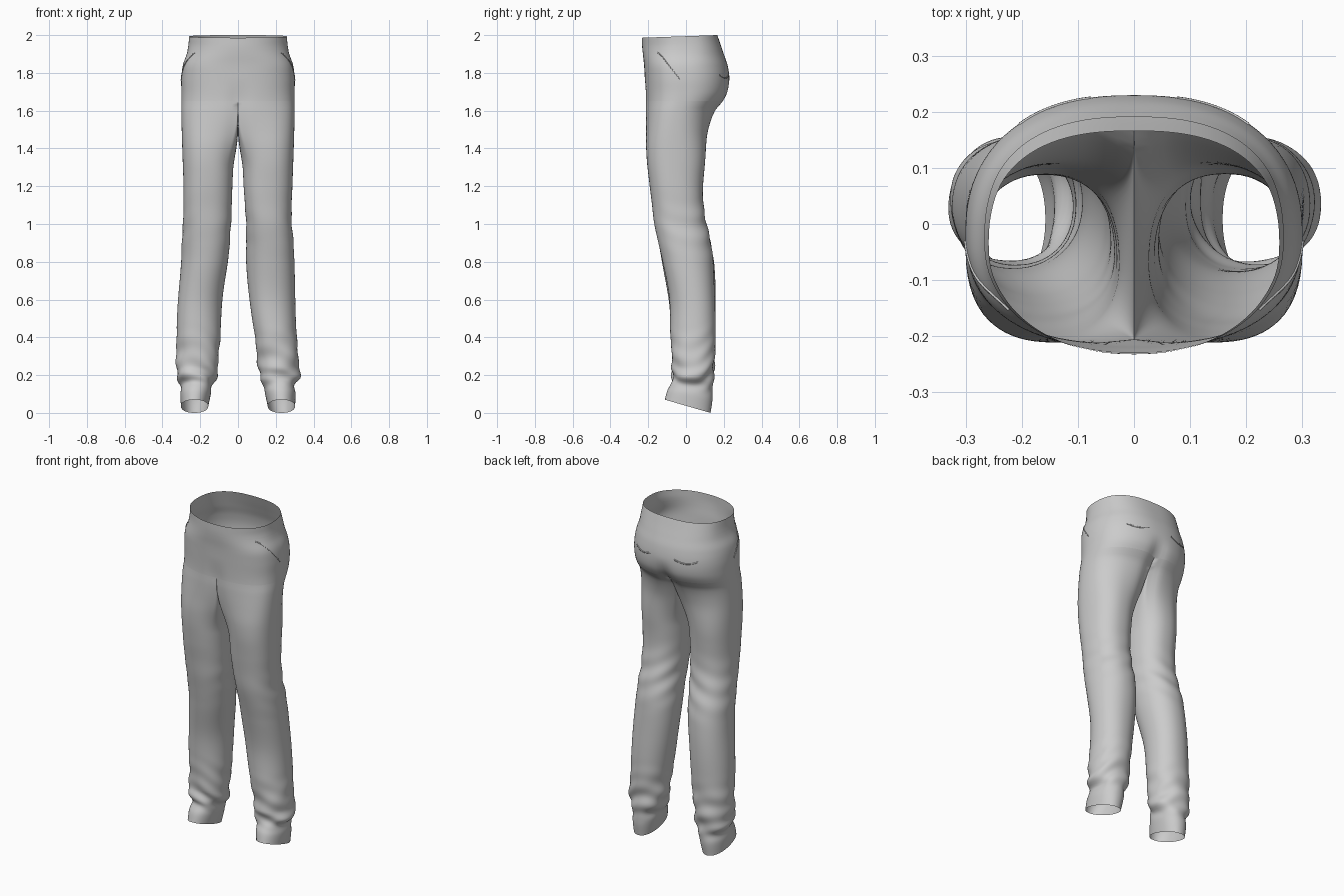
import bpy, math
from math import sin, cos, pi, exp

if "Cube" in bpy.data.objects:
    bpy.data.objects.remove(bpy.data.objects["Cube"])

# Leg cross-sections: z, inner x, outer x, front y, back y
LEG = [(0, .158, .302, -.112, .130), (.07, .145, .305, -.098, .140), (.13, .135, .302, -.075, .140),
       (.18, .114, .325, -.073, .145), (.30, .102, .323, -.073, .150), (.40, .092, .318, -.080, .154),
       (.60, .072, .310, -.090, .155), (.80, .048, .300, -.125, .146), (.90, .043, .296, -.145, .130),
       (1.0, .040, .288, -.165, .106), (1.1, .035, .286, -.178, .091), (1.2, .030, .288, -.192, .090),
       (1.4, .020, .295, -.214, .110), (1.5, .008, .298, -.217, .126), (1.6, 0, .300, -.216, .160),
       (1.66, 0, .300, -.214, .200)]
# Seat and upper thigh cross-sections: z, half width, front y, back y
SEAT = [(1.2, .288, -.192, .090), (1.4, .295, -.214, .110), (1.5, .298, -.217, .126),
        (1.6, .300, -.216, .160), (1.65, .300, -.214, .200), (1.70, .300, -.215, .224),
        (1.77, .300, -.218, .230), (1.84, .292, -.222, .220), (1.90, .272, -.228, .200),
        (1.95, .262, -.231, .182), (2.0, .258, -.231, .165)]
TOP, ROUND = 1.65, 1.25     # where the legs leave the seat / are fully round
BAND = 1.93                 # lower edge of waistband
K, J = 48, 18               # outer and inner segments of a leg ring


def sample(table, z):
    """Smooth interpolation through the table rows."""
    z = min(max(z, table[0][0]), table[-1][0])
    i = max(k for k in range(len(table) - 1) if table[k][0] <= z)
    a, b = table[i], table[i + 1]
    p, q = table[max(i - 1, 0)], table[min(i + 2, len(table) - 1)]
    h = b[0] - a[0]
    t = (z - a[0]) / h
    out = []
    for c in range(1, len(a)):
        m0 = (b[c] - p[c]) / (b[0] - p[0]) * h
        m1 = (q[c] - a[c]) / (q[0] - a[0]) * h
        out.append((2*t**3 - 3*t*t + 1) * a[c] + (t**3 - 2*t*t + t) * m0
                   + (3*t*t - 2*t**3) * b[c] + (t**3 - t*t) * m1)
    return out


def spow(v, n):
    return math.copysign(abs(v) ** (2 / n), v)


def smooth(t):
    t = min(max(t, 0), 1)
    return t * t * (3 - 2 * t)


def seat_point(a, z, off=0):
    """Point on the right half of the seat; a runs -90 (front) to 90 (back)."""
    w, yf, yb = sample(SEAT, z)
    # hips are fullest slightly towards the front, waist is more even
    hip = smooth((1.97 - z) / .15)
    yc = (yf + yb) / 2 - .025 * hip
    ry = yb - yc if a > 0 else yc - yf
    n = 2.5 - .2 * hip if a > 0 else 2.15 + .3 * hip
    n = 2.3 + (n - 2.3) * smooth(abs(a) * 2)
    x = (w + off) * spow(max(cos(a), 0), n) if abs(a) < pi / 2 - 1e-6 else 0
    y = yc + (ry + off) * spow(sin(a), n)
    # cleft behind and crease in front
    low = smooth((1.78 - z) / .15)
    y -= math.copysign((.026 if a > 0 else .009) * low * exp(-(x / .045) ** 2), a)
    # waist dips slightly at the front
    dip = .014 * smooth((z - 1.85) / .15) * (yb - y) / (yb - yf)
    return (x, y, z - dip)


def leg_point(ang, z, side):
    xi, xo, yf, yb = sample(LEG, z)
    thigh = smooth((z - .8) / .4)
    cx, cy = (xi + xo) / 2, (yf + yb) / 2 - .015 * thigh
    cx -= side * .009 * exp(-((z - .58) / .22) ** 2)
    ry = yb - cy if sin(ang) > 0 else cy - yf
    ph = 1.7 * side
    # cloth folds: bunched ankle, creased knee, faint drag lines
    ankle = smooth((z - .08) / .08) * smooth((.5 - z) / .35)
    knee = exp(-((z - .98) / .12) ** 2)
    d = .0045 * ankle * sin(z * 58 + 3 * sin(ang + .6 + ph) + 1.5 * cos(2 * ang))
    d += .0045 * ankle * sin(z * 31 - 3 * ang + ph)
    d += .0035 * knee * sin(z * 50 + 4 * cos(ang - .5) + ph) * (.5 + .5 * sin(ang))
    d += .003 * smooth((1.3 - z) / .3) * smooth((z - .2) / .2) * sin(2 * ang + z * 9 + ph)
    n = 2.15 + .15 * thigh
    x = cx + ((xo - xi) / 2 + d) * spow(cos(ang), n)
    y = cy + (ry + d) * spow(sin(ang), n)
    # slanted hem, higher at the front
    lift = .07 * max(0, 1 - z / .25) * min(max((yb - y) / (yb - yf), 0), 1)
    return (x, y, z + lift)


def grid_object(name, rows, closed=False, mirror=True, flip=False):
    """Skin equal-length rows of points, optionally mirrored across x."""
    n = len(rows[0])
    faces = []
    for r in range(len(rows) - 1):
        for c in range(n if closed else n - 1):
            d = (c + 1) % n
            f = (r*n + c, r*n + d, r*n + n + d, r*n + n + c)
            faces.append(f[::-1] if flip else f)
    me = bpy.data.meshes.new(name)
    me.from_pydata([p for row in rows for p in row], [], faces)
    me.update()
    me.shade_smooth()
    ob = bpy.data.objects.new(name, me)
    bpy.context.collection.objects.link(ob)
    if mirror:
        ob.modifiers.new("Mirror", 'MIRROR').merge_threshold = .0005


def span(a, b, n):
    return [a + (b - a) * i / n for i in range(n + 1)]


ARC = span(-pi / 2, pi / 2, K)

# Seat
grid_object("seat", [[seat_point(a, z) for a in ARC] for z in span(TOP, BAND, 24)])

# Waistband, barely proud of the seat
grid_object("waistband", [[seat_point(a, z, .001) for a in ARC] for z in span(BAND - .004, 2.0, 6)])

# Legs: the top ring is the seat edge plus the crotch seam
angles = [1.5 * a for a in ARC] + span(.75 * pi, 1.25 * pi, J)[1:-1]
for side, name in ((1, "right_leg"), (-1, "left_leg")):
    rows = []
    for t in span(0, 1, 24):
        row = []
        s = smooth(t * 1.1)
        for j, ang in enumerate(angles):
            u = (j - K) / J
            z0 = TOP if j <= K else TOP - .14 * sin(pi * u) ** .8
            z = z0 + (ROUND - z0) * t
            if j <= K:
                px, py, _ = seat_point(ARC[j], z)
            else:
                f, b = seat_point(-pi / 2, z)[1], seat_point(pi / 2, z)[1]
                px, py = 0, (f + b) / 2 + (b - f) / 2 * cos(pi * u)
            q = leg_point(ang, z, side)
            row.append((max(px + (q[0] - px) * s, 0), py + (q[1] - py) * s, z))
        rows.append(row)
    for z in span(ROUND, 0, 110)[1:]:
        rows.append([leg_point(ang, z, side) for ang in angles])
    rows = [[(x * side, y, z) for x, y, z in row] for row in rows[::-1]]
    grid_object(name, rows, closed=True, mirror=False, flip=side < 0)


# Pocket openings: narrow welts following the seat surface
def welt(name, path, width=.006):
    cols = [[], [], [], []]
    for a, z in path:
        for col, (dz, off) in zip(cols, ((0, 0), (0, .003), (width, .003), (width, 0))):
            col.append(seat_point(math.radians(a), z + dz, off))
    grid_object(name, cols)


welt("back_pocket_openings", [(50 + 28 * t, 1.785 - .015 * sin(pi * t)) for t in span(0, 1, 12)])
welt("hip_pocket_openings", [(-36 + 34 * t, 1.91 - .15 * t ** 1.4) for t in span(0, 1, 14)])
